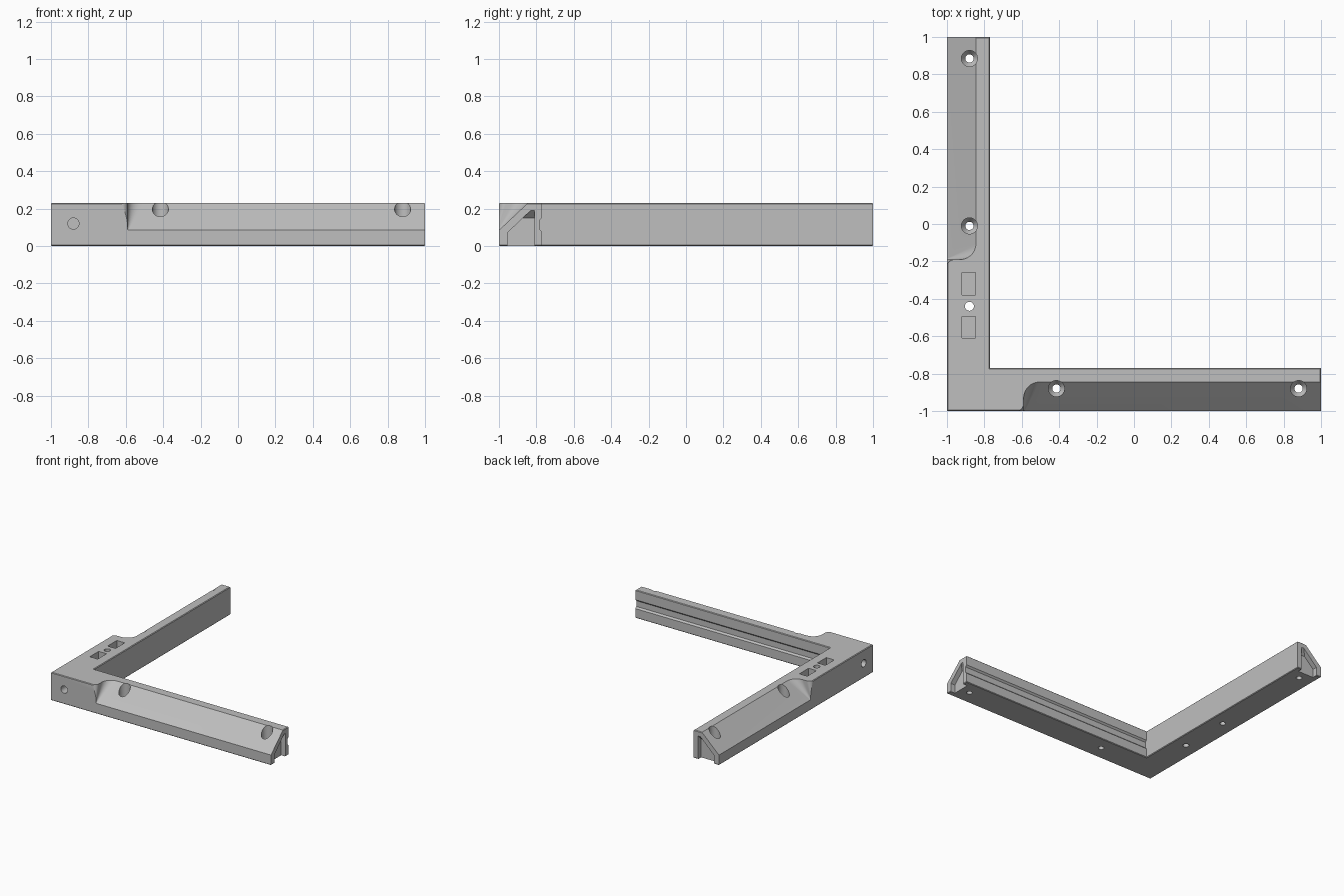
import bpy, bmesh
from math import sin, cos, pi, radians

old = bpy.data.objects.get("Cube")
if old:
    bpy.data.objects.remove(old)

H = 0.23            # height of the frame
W = 0.23            # width of each arm
MID = -0.88         # line of the screws along each arm

grey = bpy.data.materials.new("plain grey")
grey.use_nodes = True
colour = (0.52, 0.52, 0.52, 1)
grey.diffuse_color = colour
grey.node_tree.nodes["Principled BSDF"].inputs["Base Color"].default_value = colour


def make(name, verts, faces, swap=False):
    """Mesh object; swap exchanges x and y so one design serves both arms."""
    bm = bmesh.new()
    vs = [bm.verts.new((y, x, z) if swap else (x, y, z)) for x, y, z in verts]
    for f in faces:
        bm.faces.new([vs[i] for i in f])
    bmesh.ops.recalc_face_normals(bm, faces=bm.faces)
    me = bpy.data.meshes.new(name)
    bm.to_mesh(me)
    bm.free()
    ob = bpy.data.objects.new(name, me)
    bpy.context.collection.objects.link(ob)
    me.materials.append(grey)
    return ob


def loft(name, rings, swap=False):
    """Closed solid through rings of equal point count."""
    n = len(rings[0])
    faces = [list(range(n)), [n * (len(rings) - 1) + i for i in range(n)]]
    for r in range(len(rings) - 1):
        for i in range(n):
            j = (i + 1) % n
            faces.append([r * n + i, r * n + j, (r + 1) * n + j, (r + 1) * n + i])
    return make(name, [p for ring in rings for p in ring], faces, swap)


def box(name, lo, hi):
    ring = [(lo[0], lo[1]), (hi[0], lo[1]), (hi[0], hi[1]), (lo[0], hi[1])]
    return loft(name, [[(x, y, z) for x, y in ring] for z in (lo[2], hi[2])])


def circle(r, n=32):
    return [(r * cos(2 * pi * i / n), r * sin(2 * pi * i / n)) for i in range(n)]


def screw_hole(x, y, steps):
    """Round vertical hole from (radius, height) steps."""
    return loft("hole", [[(x + a, y + b, z) for a, b in circle(r)] for r, z in steps])


def arc(cx, cy, r, a0, a1, n=10):
    angles = [radians(a0 + (a1 - a0) * i / n) for i in range(n + 1)]
    return [(cx + r * cos(a), cy + r * sin(a)) for a in angles]


def slope_cutter(start, swap):
    """Sloped outer side, ending in a fan that sweeps up to an S curve."""
    curve = arc(start - 0.04, -0.96, 0.04, -90, 0)
    curve[0] = (start - 0.045, -1.01)
    curve += arc(start + 0.085, -0.93, 0.085, 180, 90)
    apex = (start, -1.01, 0.075)
    grow = 1.1
    top = [(apex[0] + (x - apex[0]) * grow, apex[1] + (y - apex[1]) * grow,
            apex[2] + (H - apex[2]) * grow) for x, y in curve]
    n, end = len(top), 1.02
    _, yt, zt = top[-1]
    verts = top + [apex, (end, -1.01, apex[2]), (end, yt, zt), (end, -1.01, zt)]
    a, b, c, d = n, n + 1, n + 2, n + 3
    faces = [[a, i, i + 1] for i in range(n - 1)]
    faces += [[a, n - 1, c, b], [b, c, d], [a, b, d, 0], list(range(n)) + [c, d]]
    return make("slope", verts, faces, swap)


def pocket_cutter(swap):
    """Open-bottomed pocket in the arm's end with an overhanging upper wall."""
    lower = [(-0.81, 0.15), (-0.81, -0.02), (-0.955, -0.02), (-0.955, 0.07), (-0.872, 0.15)]
    profile = lower + [(-0.83, 0.19), (-0.81, 0.19)]
    n = len(profile)
    inner = [(0.96 + max(0, z - 0.15), y, z) for y, z in profile]
    outer = [(1.03, y, z) for y, z in profile]
    faces = [list(range(5)), [0, 4, 5, 6], list(range(n, 2 * n))]
    faces += [[i, (i + 1) % n, n + (i + 1) % n, n + i] for i in range(n)]
    return make("pocket", inner + outer, faces, swap)


# L-shaped body with lightly broken edges
inside = -1 + W
outline = [(-1, -1), (1, -1), (1, inside), (inside, inside), (inside, 1), (-1, 1)]
frame = loft("corner_frame", [[(x, y, z) for x, y in outline] for z in (0, H)])
bm = bmesh.new()
bm.from_mesh(frame.data)
rims = [e for e in bm.edges if abs(e.verts[0].co.z - e.verts[1].co.z) < 0.01]
bmesh.ops.bevel(bm, geom=rims, offset=0.005, segments=1, affect='EDGES')
bm.to_mesh(frame.data)
bm.free()

# Sloped sides and end pockets of both arms
cutters = []
for swap, start in ((False, -0.59), (True, -0.19)):
    cutters += [slope_cutter(start, swap), pocket_cutter(swap)]

# Long groove on the inner face of the front arm
groove = [(-0.76, 0.16), (-0.783, 0.137), (-0.783, 0.09), (-0.76, 0.067)]
cutters.append(loft("groove", [[(x, y, z) for y, z in groove] for x in (inside + 0.001, 1.02)]))

# Countersunk screw holes and the plain hole
for x, y in ((MID, 0.885), (MID, -0.01), (-0.415, MID), (0.88, MID)):
    cutters.append(screw_hole(x, y, [(0.022, -0.02), (0.022, 0.09), (0.043, 0.12), (0.043, 0.3)]))
cutters.append(screw_hole(MID, -0.44, [(0.024, -0.02), (0.024, 0.3)]))

# Blind holes in the two outer faces at the corner
for swap in (False, True):
    cutters.append(loft("side_hole", [[(MID + a, y, 0.12 + b) for a, b in circle(0.03)]
                                      for y in (-1.02, -0.92)], swap))

# Rectangular slots on top
for y0, y1 in ((-0.38, -0.26), (-0.61, -0.495)):
    cutters.append(box("slot", (-0.92, y0, 0.13), (-0.848, y1, 0.3)))

# Cut everything from the body
bpy.context.view_layer.objects.active = frame
for c in cutters:
    c.hide_render = True
    mod = frame.modifiers.new("cut", 'BOOLEAN')
    mod.operation = 'DIFFERENCE'
    mod.solver = 'EXACT'
    mod.object = c
    bpy.ops.object.modifier_apply(modifier=mod.name)
    bpy.data.objects.remove(c)

frame.data.materials.clear()
frame.data.materials.append(grey)
bpy.ops.object.select_all(action='DESELECT')
frame.select_set(True)
bpy.ops.object.shade_smooth_by_angle(angle=radians(20))
